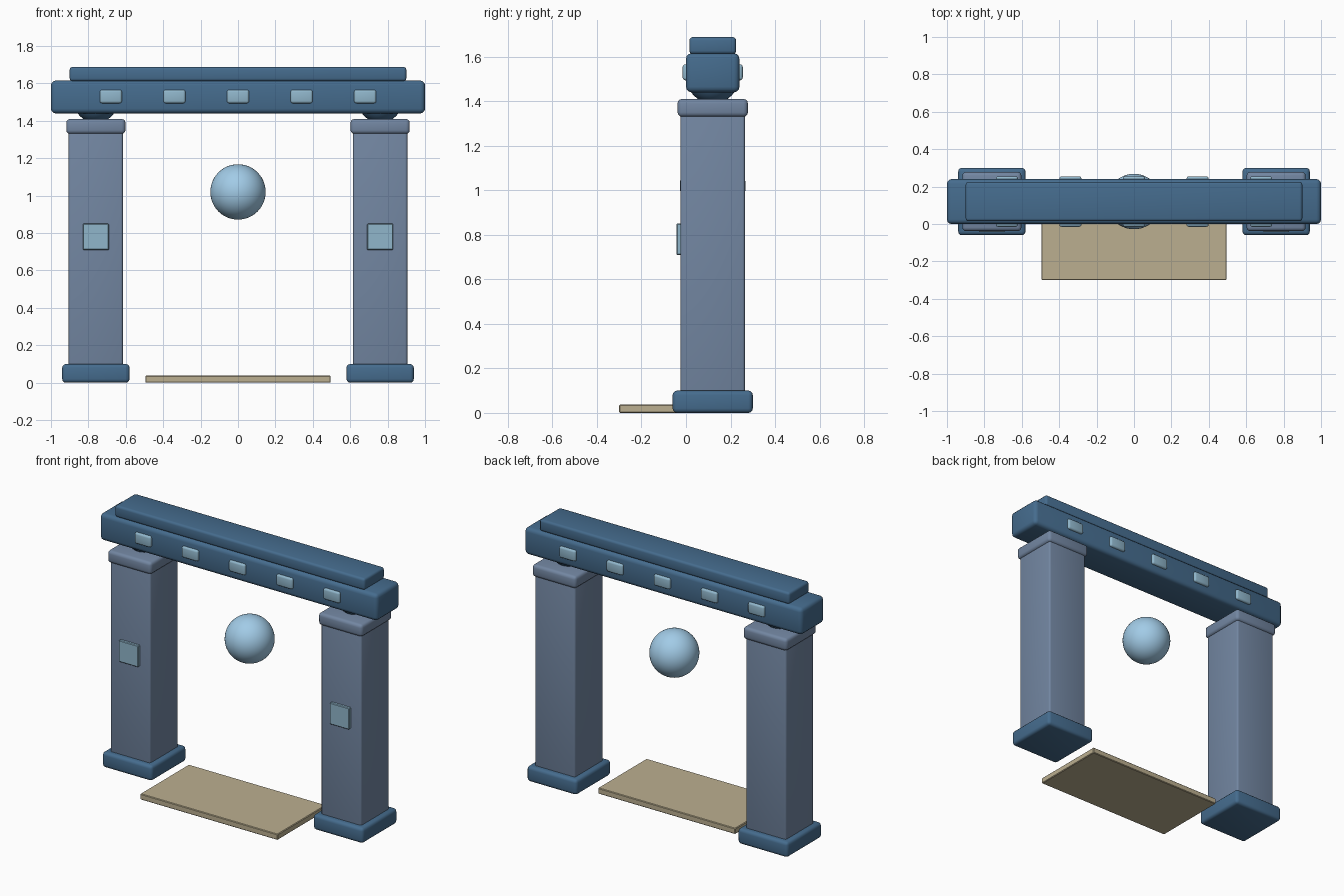
import bpy

if "Cube" in bpy.data.objects:
    bpy.data.objects.remove(bpy.data.objects["Cube"])

YC = 0.12  # depth centre of the gateway


def material(name, rgb):
    m = bpy.data.materials.new(name)
    m.diffuse_color = (*rgb, 1)
    m.use_nodes = True
    m.node_tree.nodes["Principled BSDF"].inputs["Base Color"].default_value = m.diffuse_color
    return m


NAVY = material("navy_blue", (0.06, 0.15, 0.27))
SLATE = material("slate_blue", (0.17, 0.24, 0.36))
PALE = material("pale_blue", (0.28, 0.47, 0.60))
SKY = material("sky_blue", (0.36, 0.60, 0.80))
SAND = material("sand", (0.50, 0.43, 0.28))


def box(name, x, y, z, mat, bevel=0.0, segments=3):
    """Box from (min, max) ranges on each axis, with rounded edges."""
    bpy.ops.mesh.primitive_cube_add(
        size=1, location=[(a + b) / 2 for a, b in (x, y, z)])
    ob = bpy.context.object
    ob.name = name
    ob.scale = [b - a for a, b in (x, y, z)]
    bpy.ops.object.transform_apply(location=False, rotation=False, scale=True)
    ob.data.materials.append(mat)
    if bevel:
        mod = ob.modifiers.new("rounded_edges", 'BEVEL')
        mod.width = bevel
        mod.segments = segments
        bpy.ops.object.modifier_apply(modifier=mod.name)
        bpy.ops.object.shade_smooth_by_angle()
    return ob


def ball(name, loc, radius, mat, segments=32, rings=16):
    bpy.ops.mesh.primitive_uv_sphere_add(
        radius=radius, location=loc, segments=segments, ring_count=rings)
    ob = bpy.context.object
    ob.name = name
    ob.data.materials.append(mat)
    bpy.ops.object.shade_smooth()
    return ob


def around(centre, half):
    return (centre - half, centre + half)


# Two pillars: base, shaft, capital, joint ball and front panel
for side, cx in (("left", -0.76), ("right", 0.76)):
    box(side + "_base", around(cx, 0.18), around(YC, 0.18), (0, 0.10), NAVY, 0.02)
    box(side + "_shaft", around(cx, 0.145), around(YC, 0.145), (0.001, 1.36), SLATE, 0.012)
    box(side + "_capital", around(cx, 0.158), around(YC, 0.158), (1.33, 1.41), SLATE, 0.02)
    ball(side + "_joint", (cx, YC, 1.51), 0.12, NAVY)
    box(side + "_panel", around(cx, 0.07), (-0.043, -0.01), around(0.78, 0.07), PALE, 0.004, 1)

# Lintel beam and the slab on top of it
box("lintel", (-1, 1), around(YC, 0.12), (1.44, 1.615), NAVY, 0.025)
box("top_slab", (-0.90, 0.90), around(YC, 0.105), (1.612, 1.688), NAVY, 0.015)

# Row of inlays running through the beam, showing front and back
for i in range(5):
    box(f"inlay_{i + 1}", around(-0.68 + 0.34 * i, 0.059), around(YC, 0.135),
        around(1.53, 0.036), PALE, 0.012)

# Floating orb in the opening
ball("orb", (0, YC, 1.02), 0.148, SKY, 48, 24)

# Doorstep mat
box("doorstep", (-0.495, 0.495), (-0.30, 0.20), (0, 0.038), SAND, 0.004, 1)
